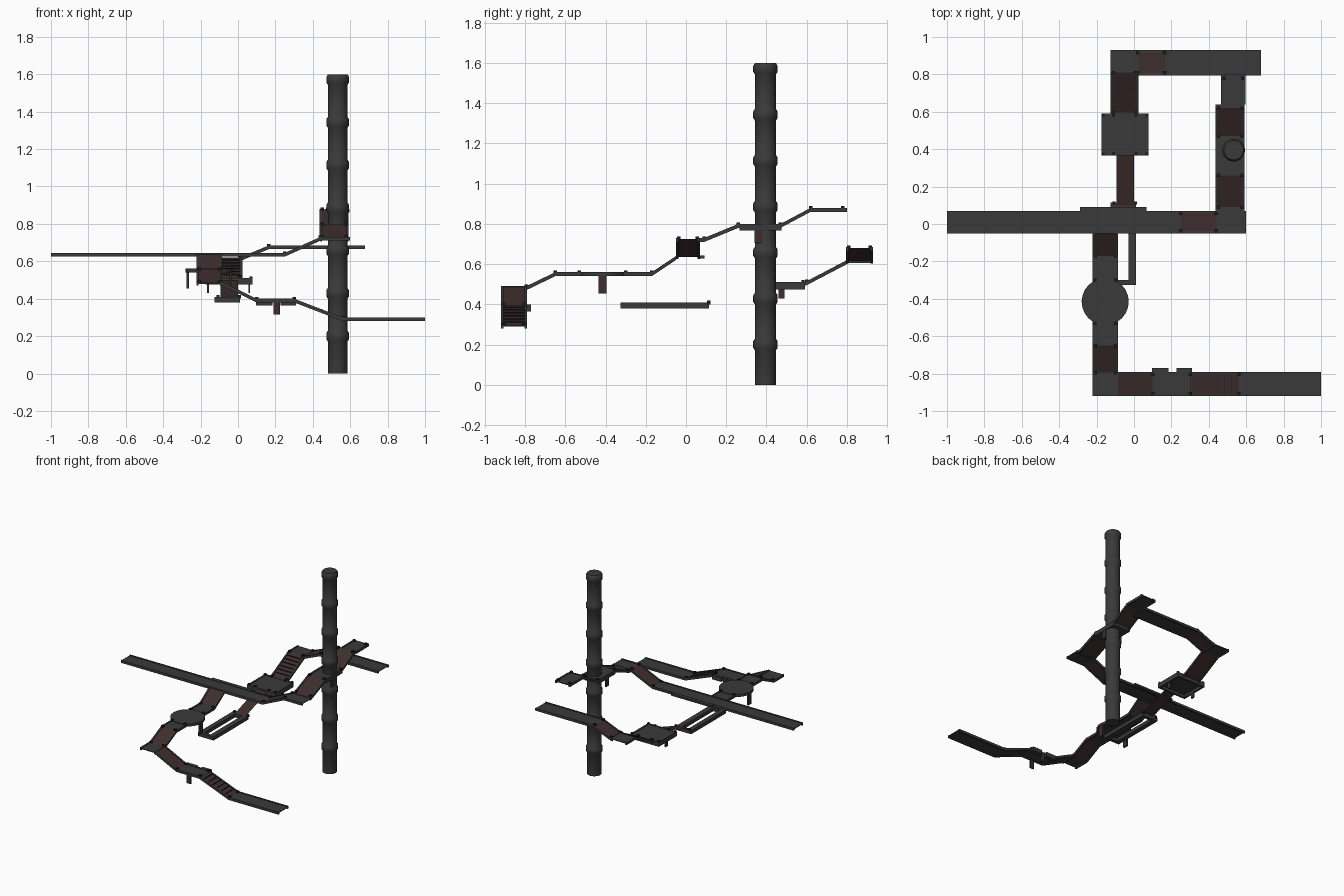
import bpy, bmesh, math
from mathutils import Vector

if "Cube" in bpy.data.objects:
    bpy.data.objects.remove(bpy.data.objects["Cube"])


def material(name, c):
    m = bpy.data.materials.new(name)
    m.diffuse_color = (*c, 1)
    m.use_nodes = True
    m.node_tree.nodes["Principled BSDF"].inputs["Base Color"].default_value = m.diffuse_color
    return m


GREY = material("dark grey metal", (0.042, 0.042, 0.042))
RED = material("rusty red grating", (0.05, 0.027, 0.027))
BLACK = material("black bolts", (0.012, 0.012, 0.013))


def finish(bm, name, mats):
    bmesh.ops.recalc_face_normals(bm, faces=bm.faces)
    me = bpy.data.meshes.new(name)
    bm.to_mesh(me)
    bm.free()
    for m in mats:
        me.materials.append(m)
    ob = bpy.data.objects.new(name, me)
    bpy.context.collection.objects.link(ob)
    return ob


def add_box(bm, x0, x1, y0, y1, z0, z1):
    vs = bmesh.ops.create_cube(bm, size=1)["verts"]
    bmesh.ops.scale(bm, vec=(x1 - x0, y1 - y0, z1 - z0), verts=vs)
    bmesh.ops.translate(bm, vec=((x0 + x1) / 2, (y0 + y1) / 2, (z0 + z1) / 2), verts=vs)


def boxes(name, mat, *dims):
    bm = bmesh.new()
    for d in dims:
        add_box(bm, *d)
    return finish(bm, name, [mat])


def sweep(bm, point, path, w0, w1, z0, z1):
    """Rectangular bar following a (distance, height) path."""
    rings = [[bm.verts.new(point(s, w, h + z)) for w, z in
              ((w0, z0), (w1, z0), (w1, z1), (w0, z1))] for s, h in path]
    for a, b in zip(rings, rings[1:]):
        for i in range(4):
            f = bm.faces.new((a[i], a[(i + 1) % 4], b[(i + 1) % 4], b[i]))
            f.normal_update()
    bm.faces.new(rings[0])
    bm.faces.new(rings[-1])


def walkway(name, axis, lo, hi, path, treads=()):
    """Deck with edge rails; sloped deck faces are red; bolts at each bend."""
    point = (lambda s, w, z: (s, w, z)) if axis == "x" else (lambda s, w, z: (w, s, z))
    bm = bmesh.new()
    sweep(bm, point, path, lo + 0.012, hi - 0.012, -0.010, -0.004)
    for f in bm.faces:
        if 0.5 < abs(f.normal.z) < 0.98:
            f.material_index = 1
    finish(bm, name + "_deck", [GREY, RED])
    bm = bmesh.new()
    for a, b in ((lo, lo + 0.012), (hi - 0.012, hi)):
        sweep(bm, point, path, a, b, -0.020, 0.0)
    finish(bm, name + "_rails", [GREY])
    bm = bmesh.new()
    for s, h in path[1:-1]:
        for w in (lo + 0.014, hi - 0.014):
            c = Vector(point(s, w, h))
            add_box(bm, c.x - .009, c.x + .009, c.y - .009, c.y + .009, c.z - .01, c.z + .008)
    finish(bm, name + "_bolts", [BLACK])
    # low tread ribs on the chosen ramps
    for k in treads:
        bm = bmesh.new()
        (s0, h0), (s1, h1) = path[k], path[k + 1]
        for i in range(1, 7):
            t = i / 7
            s, h = s0 + (s1 - s0) * t, h0 + (h1 - h0) * t
            sweep(bm, point, [(s - .001, h), (s + .001, h)], lo + .012, hi - .012, -.006, 0.002)
        finish(bm, name + "_treads", [BLACK])


# Walkways
walkway("upper_cross_walk", "x", -0.05, 0.07,
        [(-1, .645), (.25, .645), (.44, .73), (.6, .73)])
walkway("column_walk", "y", 0.437, 0.592,
        [(.07, .73), (.09, .73), (.26, .80), (.47, .80), (.62, .88), (.64, .88)])
walkway("column_walk_end", "y", 0.465, 0.597, [(.64, .88), (.78, .88), (.80, .88)])
walkway("front_descent_walk", "y", -0.222, -0.085,
        [(-.05, .64), (-.17, .56), (-.65, .56), (-.795, .49), (-.92, .49)])
walkway("front_walk", "x", -0.92, -0.79,
        [(-.085, .49), (.10, .40), (.30, .40), (.56, .30), (1, .30)], treads=(2,))
walkway("rear_ramp_walk", "y", -0.126, 0.024,
        [(.58, .51), (.60, .515), (.81, .625), (.93, .625)], treads=(1,))
walkway("rear_walk", "x", 0.795, 0.93,
        [(.0, .622), (.02, .625), (.165, .685), (.68, .685)])

# Junction plate beside the cross walk
boxes("junction_plate", GREY, (-.288, .066, .068, .092, .628, .643))

# Square landing: thin top with a hanging rim
boxes("square_landing", GREY,
      (-.175, .077, .365, .592, .498, .51),
      (-.175, -.160, .365, .592, .475, .512), (.062, .077, .365, .592, .475, .512),
      (-.175, .077, .365, .380, .475, .512), (-.175, .077, .577, .592, .475, .512))
boxes("square_landing_bolts", BLACK,
      *[(x - .008, x + .008, y - .008, y + .008, .5, .52)
        for x in (-.167, -.11, .01, .069) for y in (.375, .582)])

# Round landing
bm = bmesh.new()
bmesh.ops.create_cone(bm, cap_ends=True, segments=24, radius1=.126, radius2=.126, depth=.02)
bmesh.ops.translate(bm, vec=(-.154, -.415, .551), verts=bm.verts)
finish(bm, "round_landing", [GREY])
boxes("round_landing_bolts", BLACK,
      *[(x - .009, x + .009, y - .009, y + .009, .55, .568)
        for x in (-.21, -.098) for y in (-.53, -.30)])

# Notched front landing
boxes("front_landing", GREY,
      (.095, .185, -.80, -.77, .365, .398), (.228, .31, -.80, -.77, .365, .398),
      (.095, .31, -.915, -.795, .38, .393))

# Column landing, with a rim below
boxes("column_landing", GREY, (.437, .592, .265, .475, .768, .795))

# Hanging brackets under the landings
boxes("hanging_brackets", RED,
      (.19, .225, -.918, -.908, .315, .385), (.19, .225, -.80, -.79, .32, .385),
      (-.275, -.262, -.435, -.395, .455, .557), (-.046, -.033, -.435, -.395, .455, .557),
      (-.165, -.155, .46, .49, .43, .48), (.055, .065, .46, .49, .43, .48),
      (.44, .45, .34, .38, .705, .77), (.58, .59, .34, .38, .705, .77))

# Low open tray frame
boxes("low_tray_frame", GREY,
      (-.126, -.088, -.325, .115, .38, .408), (-.03, .012, -.325, .115, .38, .408),
      (-.126, .012, -.325, -.30, .38, .408), (-.126, .012, .09, .115, .38, .408))
boxes("low_tray_bolts", BLACK,
      *[(x - .008, x + .008, .105, .121, .40, .42) for x in (-.108, .008)])

# Thin ramp from the tray to the square landing
bm = bmesh.new()
bm.faces.new([bm.verts.new(p) for p in
              ((-.093, .10, .41), (0, .10, .41), (0, .37, .50), (-.093, .37, .50))])
finish(bm, "low_ramp", [RED])

# Ringed column
profile = [(0, 0), (.053, 0)]
for i in range(6):
    z = .20 + i * .2285
    profile += [(.053, z - .028), (.061, z - .016), (.061, z + .016), (.053, z + .028)]
profile += [(.053, 1.545), (.061, 1.557), (.061, 1.585), (.052, 1.6), (0, 1.6)]
bm = bmesh.new()
N = 20
rings = [[bm.verts.new((.533 + r * math.cos(2 * math.pi * k / N),
                        .395 + r * math.sin(2 * math.pi * k / N), z)) for k in range(N)]
         for r, z in profile]
for a, b in zip(rings, rings[1:]):
    for k in range(N):
        bm.faces.new((a[k], a[(k + 1) % N], b[(k + 1) % N], b[k]))
bmesh.ops.remove_doubles(bm, verts=bm.verts, dist=1e-5)
column = finish(bm, "ringed_column", [GREY])
bpy.context.view_layer.objects.active = column
column.select_set(True)
bpy.ops.object.shade_smooth_by_angle(angle=math.radians(40))
